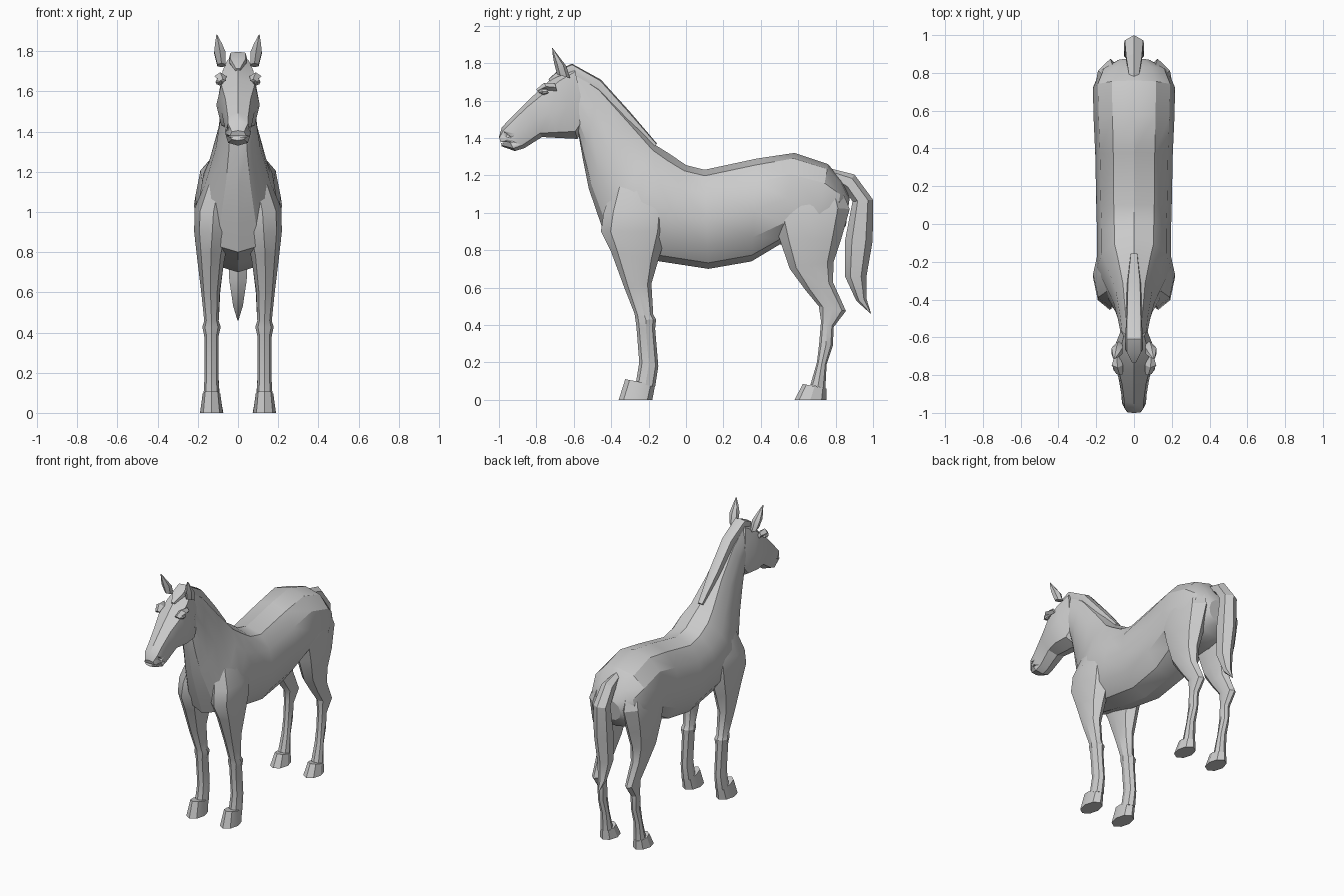
import bpy, bmesh
from math import sin, cos, pi, radians


def spow(v, p):
    return (1 if v >= 0 else -1) * abs(v) ** p


def loft(name, rings, sides=8, power=1.0, mirror=False, angle=28):
    """Skin rings; each ring = y,z of one profile edge, y,z of the opposite edge, half width, centre x."""
    bm = bmesh.new()
    loops = []
    for y1, z1, y2, z2, w, *cx in rings:
        x = cx[0] if cx else 0
        loop = []
        for i in range(sides):
            a = 2 * pi * i / sides
            c, s = spow(cos(a), power), spow(sin(a), power)
            loop.append(bm.verts.new((x + w * s,
                                      (y1 + y2) / 2 + c * (y1 - y2) / 2,
                                      (z1 + z2) / 2 + c * (z1 - z2) / 2)))
        loops.append(loop)
    for a, b in zip(loops, loops[1:]):
        for i in range(sides):
            j = (i + 1) % sides
            bm.faces.new((a[i], a[j], b[j], b[i]))
    bm.faces.new(loops[0])
    bm.faces.new(loops[-1])
    bmesh.ops.recalc_face_normals(bm, faces=bm.faces)
    me = bpy.data.meshes.new(name)
    bm.to_mesh(me)
    bm.free()
    ob = bpy.data.objects.new(name, me)
    bpy.context.collection.objects.link(ob)
    bpy.ops.object.select_all(action='DESELECT')
    ob.select_set(True)
    bpy.context.view_layer.objects.active = ob
    bpy.ops.object.shade_smooth_by_angle(angle=radians(angle))
    if mirror:
        ob.modifiers.new("mirror", 'MIRROR')
    return ob


# Neck and torso, from poll to rump
loft("body", [
    (-.59, 1.76, -.575, 1.42, .07),
    (-.46, 1.68, -.55, 1.28, .085),
    (-.30, 1.51, -.52, 1.13, .11),
    (-.16, 1.36, -.455, .94, .16),
    (-.08, 1.31, -.40, .80, .195),
    (0, 1.255, -.14, .74, .195),
    (.10, 1.23, .12, .70, .20),
    (.38, 1.29, .35, .74, .205),
    (.58, 1.32, .50, .83, .213),
    (.76, 1.26, .68, .82, .218),
    (.835, 1.17, .79, .86, .18),
    (.875, 1.08, .855, .93, .09)], sides=12, power=.9)

# Head: poll, cheeks, brow, muzzle, lips
head = loft("head", [
    (-.60, 1.79, -.53, 1.48, .07),
    (-.69, 1.745, -.58, 1.395, .098),
    (-.775, 1.665, -.68, 1.40, .108),
    (-.86, 1.585, -.77, 1.405, .082),
    (-.95, 1.495, -.865, 1.345, .066),
    (-.985, 1.455, -.915, 1.33, .064),
    (-1.0, 1.405, -.985, 1.355, .04)], power=.75)

# Carved nostrils and mouth
cutters = [
    loft("nostril_cutter", [(-.975, 1.435, -.935, 1.405, .02, .062),
                            (-.97, 1.415, -.95, 1.40, .016, .062)], mirror=True),
    loft("mouth_cutter", [(-1.02, 1.378, -1.02, 1.368, .09),
                          (-.925, 1.382, -.925, 1.378, .09)], sides=4)]
for c in cutters:
    c.hide_render = True
    c.hide_set(True)
    m = head.modifiers.new("carve", 'BOOLEAN')
    m.object, m.operation, m.solver = c, 'DIFFERENCE', 'EXACT'

# Eyes and brow ridges
loft("eye", [(-.795, 1.65, -.785, 1.64, .008, .088),
             (-.775, 1.665, -.76, 1.63, .02, .092),
             (-.74, 1.66, -.735, 1.64, .01, .098)], mirror=True)
loft("brow", [(-.80, 1.66, -.79, 1.645, .015, .075),
              (-.76, 1.695, -.735, 1.655, .03, .088),
              (-.70, 1.69, -.69, 1.65, .012, .09)], sides=4, mirror=True)

# Ears
loft("ear", [(-.69, 1.74, -.62, 1.72, .024, .082),
             (-.705, 1.80, -.64, 1.785, .033, .09),
             (-.712, 1.84, -.675, 1.83, .02, .097),
             (-.716, 1.882, -.712, 1.88, .003, .105)], sides=6, mirror=True)

# Mane along the crest, with forelock
loft("mane", [(-.735, 1.715, -.72, 1.69, .012),
              (-.68, 1.765, -.65, 1.73, .045),
              (-.61, 1.797, -.60, 1.73, .045),
              (-.455, 1.712, -.50, 1.64, .042),
              (-.30, 1.54, -.35, 1.47, .038),
              (-.155, 1.37, -.19, 1.33, .02)], power=.5)

# Front legs: shoulder, forearm, knee, cannon, pastern
loft("front_leg", [
    (-.36, 1.24, -.16, 1.24, .05, .075),
    (-.44, 1.00, -.09, 1.03, .095, .122),
    (-.455, .90, -.10, .90, .09, .128),
    (-.40, .79, -.15, .74, .068, .135),
    (-.33, .60, -.185, .62, .047, .137),
    (-.275, .46, -.175, .455, .036, .132),
    (-.27, .425, -.16, .43, .046, .132),
    (-.265, .39, -.165, .38, .036, .132),
    (-.25, .20, -.148, .18, .034, .132),
    (-.268, .09, -.165, .07, .04, .132)], mirror=True)
loft("front_hoof", [(-.325, .11, -.165, .08, .044, .132),
                    (-.36, 0, -.18, 0, .057, .132)], mirror=True)

# Hind legs: thigh, gaskin, hock, cannon, pastern
loft("hind_leg", [
    (.52, 1.18, .83, 1.13, .07, .11),
    (.445, 1.05, .875, 1.02, .093, .125),
    (.50, .86, .83, .86, .082, .132),
    (.555, .70, .79, .74, .06, .134),
    (.64, .585, .785, .63, .044, .132),
    (.71, .50, .855, .475, .036, .13),
    (.722, .42, .79, .39, .03, .13),
    (.712, .30, .785, .29, .028, .13),
    (.70, .20, .752, .19, .032, .13),
    (.665, .08, .745, .06, .04, .13)], mirror=True)
loft("hind_hoof", [(.625, .085, .75, .06, .044, .13),
                   (.58, 0, .75, 0, .057, .13)], mirror=True)

# Tail
loft("tail", [(.78, 1.235, .80, 1.16, .03),
              (.90, 1.205, .85, 1.12, .048),
              (1.0, 1.07, .89, 1.06, .056),
              (.998, .85, .85, .85, .06),
              (.965, .66, .85, .66, .05),
              (.965, .54, .91, .53, .028),
              (.99, .46, .985, .462, .003)], sides=6)
